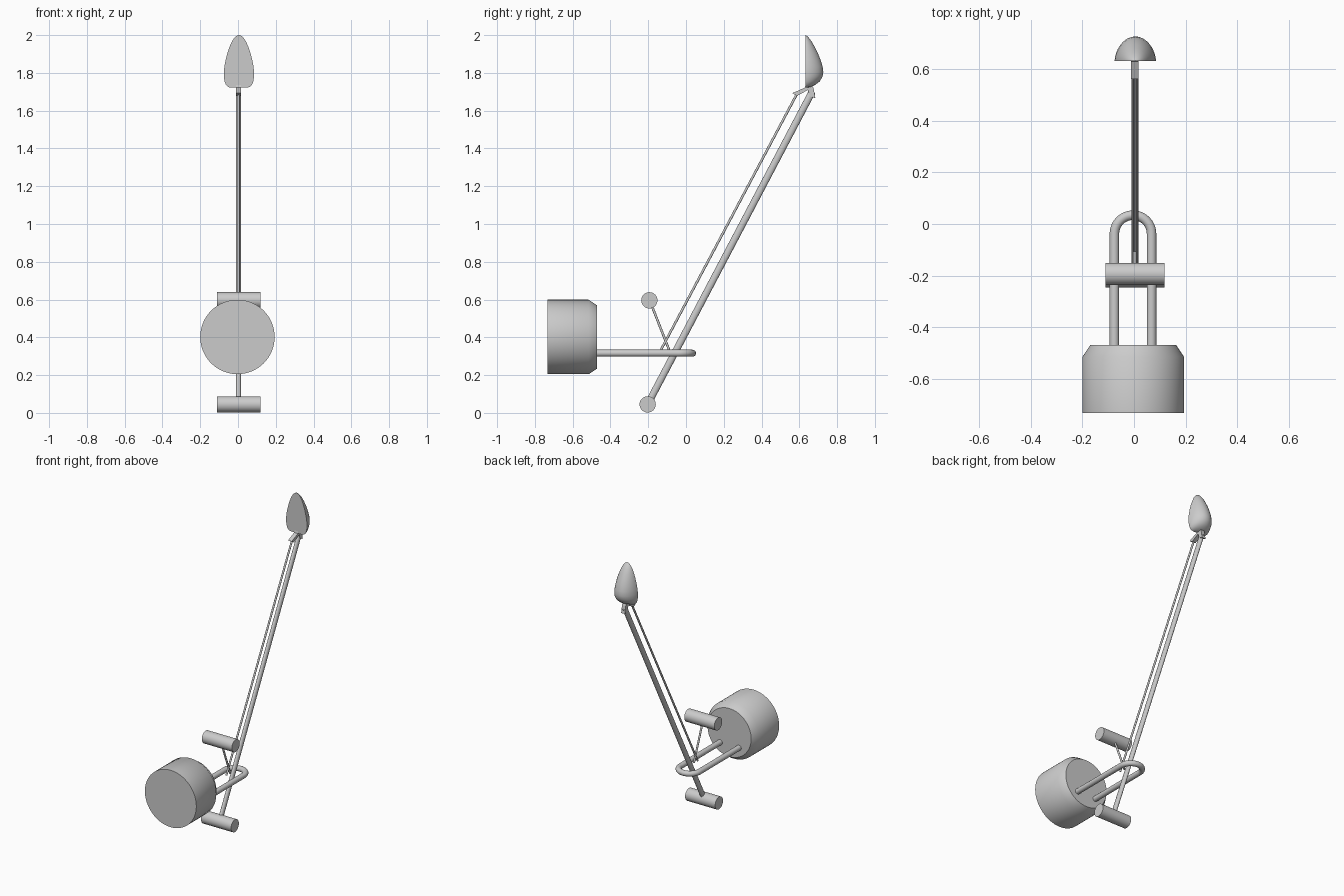
import bpy, bmesh, math
from mathutils import Vector

if "Cube" in bpy.data.objects:
    bpy.data.objects.remove(bpy.data.objects["Cube"])

grey = bpy.data.materials.new("plain grey")
grey.diffuse_color = (0.6, 0.6, 0.6, 1)
grey.use_nodes = True
grey.node_tree.nodes["Principled BSDF"].inputs["Base Color"].default_value = grey.diffuse_color


def finish(name, bm, smooth=True):
    bmesh.ops.recalc_face_normals(bm, faces=bm.faces)
    me = bpy.data.meshes.new(name)
    bm.to_mesh(me)
    bm.free()
    me.materials.append(grey)
    ob = bpy.data.objects.new(name, me)
    bpy.context.collection.objects.link(ob)
    if smooth:
        bpy.ops.object.select_all(action='DESELECT')
        ob.select_set(True)
        bpy.context.view_layer.objects.active = ob
        bpy.ops.object.shade_smooth_by_angle(angle=math.radians(35))
    return ob


def sweep(name, sections, sides):
    """Capped tube through (centre, tangent, x-side radius, other radius) sections."""
    bm = bmesh.new()
    rings = []
    for c, t, up, ra, rb in sections:
        t, up = Vector(t).normalized(), Vector(up)
        side = t.cross(up).normalized()
        up = side.cross(t)
        rings.append([bm.verts.new(Vector(c) + side * ra * math.cos(2 * math.pi * i / sides)
                                   + up * rb * math.sin(2 * math.pi * i / sides))
                      for i in range(sides)])
    for a, b in zip(rings, rings[1:]):
        for i in range(sides):
            j = (i + 1) % sides
            bm.faces.new((a[i], a[j], b[j], b[i]))
    bm.faces.new(rings[0])
    bm.faces.new(rings[-1])
    return finish(name, bm)


def rod(name, a, b, rx, r2=None, sides=24):
    d = Vector(b) - Vector(a)
    up = (0, 0, 1) if abs(d.normalized().z) < 0.3 else (0, -1, 0)
    return sweep(name, [(p, d, up, rx, r2 or rx) for p in (a, b)], sides)


# Round counterweight with a chamfered rear edge
sweep("counterweight", [((-0.003, y, 0.402), (0, 1, 0), (0, 0, 1), r, r)
                        for y, r in ((-0.733, 0.197), (-0.515, 0.197), (-0.47, 0.167))], 64)

# U-shaped yoke coming out of the counterweight
cx, cy, cz, R, r = -0.004, -0.038, 0.316, 0.072, 0.0185
path = [((cx + R, -0.50, cz), (0, 1, 0))]
for k in range(25):
    a = math.pi * k / 24
    path.append(((cx + R * math.cos(a), cy + R * math.sin(a), cz), (-math.sin(a), math.cos(a), 0)))
path.append(((cx - R, -0.50, cz), (0, -1, 0)))
sweep("yoke", [(p, t, (0, 0, 1), r, r) for p, t in path], 20)

# Cross handles
for name, y, z in (("upper_handle", -0.194, 0.596), ("lower_handle", -0.203, 0.045)):
    rod(name, (-0.111, y, z), (0.119, y, z), 0.043, sides=40)

# Long arm, thin control rod and handle stem
rod("main_arm", (0.003, -0.203, 0.045), (0.003, 0.668, 1.70), 0.0135, 0.0185)
rod("control_rod", (0.003, -0.132, 0.335), (0.003, 0.588, 1.69), 0.0065, sides=16)
rod("handle_stem", (0.003, -0.19, 0.59), (0.003, -0.09, 0.335), 0.0065, sides=16)

# Bracket joining arm, control rod and scoop
bm = bmesh.new()
outline = [(0.563, 1.693), (0.63, 1.722), (0.635, 1.745), (0.665, 1.745), (0.676, 1.715),
           (0.685, 1.666), (0.657, 1.675), (0.645, 1.709), (0.587, 1.678)]
face = bm.faces.new([bm.verts.new((-0.011, y, z)) for y, z in outline])
ext = bmesh.ops.extrude_face_region(bm, geom=[face])
bmesh.ops.translate(bm, vec=(0.028, 0, 0),
                    verts=[v for v in ext["geom"] if isinstance(v, bmesh.types.BMVert)])
finish("bracket", bm, False)

# Egg-shaped head: flat front, rounded back; rows are height, half width, depth
rows = [(1.722, 0.045, 0.012), (1.726, 0.058, 0.028), (1.737, 0.069, 0.052), (1.755, 0.076, 0.075),
        (1.78, 0.080, 0.090), (1.805, 0.080, 0.094), (1.835, 0.077, 0.090), (1.87, 0.070, 0.079),
        (1.905, 0.061, 0.065), (1.94, 0.049, 0.047), (1.965, 0.038, 0.033),
        (1.985, 0.025, 0.018), (1.995, 0.014, 0.008), (2.0, 0.003, 0.002)]
bm = bmesh.new()
n, y0 = 24, 0.633
rings = [[bm.verts.new((0.005 + w * math.cos(math.pi * i / n),
                        y0 + d * math.sin(math.pi * i / n) ** 1.15, z))
          for i in range(n + 1)] for z, w, d in rows]
for a, b in zip(rings, rings[1:]):
    for i in range(n):
        bm.faces.new((a[i], a[i + 1], b[i + 1], b[i]))
bm.faces.new(rings[0])
bm.faces.new(rings[-1])
bm.faces.new([q[0] for q in rings] + [q[-1] for q in reversed(rings)])
finish("scoop_head", bm)
